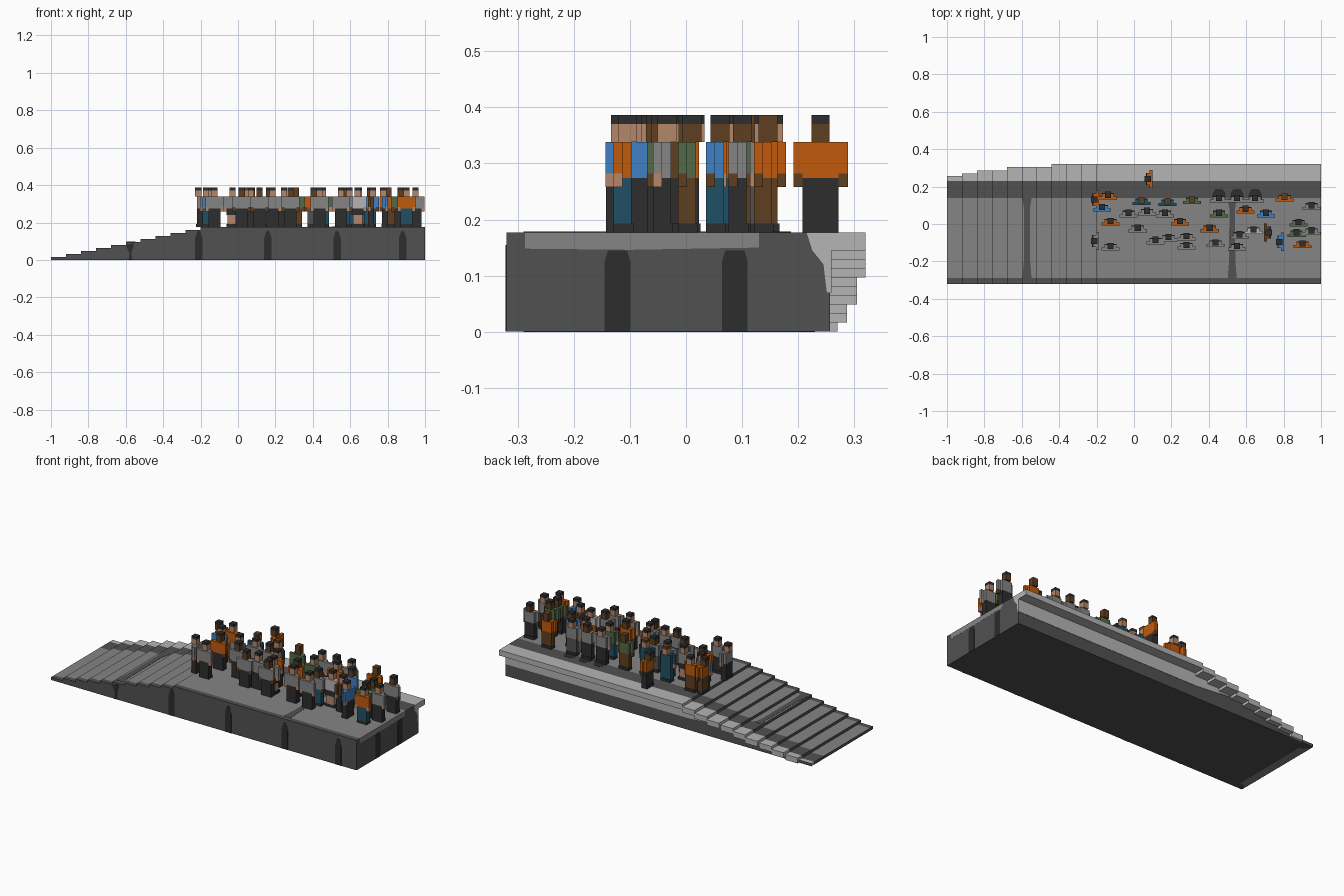
import bpy, bmesh, math
from mathutils import Matrix, Vector

if "Cube" in bpy.data.objects:
    bpy.data.objects.remove(bpy.data.objects["Cube"])

# Flat palette (sRGB hex converted to linear)
PALETTE = {"orange": 0xC05A0C, "brown": 0x5F3F20, "tan": 0xB5876A, "blue": 0x4080C2,
           "teal": 0x205066, "green": 0x546A46, "black": 0x2D2D2D,
           "dark_grey": 0x515151, "grey": 0x858585, "light_grey": 0xB5B5B5}
NAMES = list(PALETTE)
MATS = []
for name, h in PALETTE.items():
    srgb = [((h >> s) & 255) / 255 for s in (16, 8, 0)]
    col = [((c + 0.055) / 1.055) ** 2.4 for c in srgb] + [1]
    m = bpy.data.materials.new(name)
    m.use_nodes = True
    m.diffuse_color = col
    m.node_tree.nodes["Principled BSDF"].inputs["Base Color"].default_value = col
    MATS.append(m)


def finish(bm, name):
    bmesh.ops.recalc_face_normals(bm, faces=bm.faces)
    me = bpy.data.meshes.new(name)
    bm.to_mesh(me)
    bm.free()
    for m in MATS:
        me.materials.append(m)
    ob = bpy.data.objects.new(name, me)
    bpy.context.collection.objects.link(ob)
    return ob


def box(bm, lo, hi, colour):
    lo, hi = Vector(lo), Vector(hi)
    mat = Matrix.Translation((lo + hi) / 2) @ Matrix.Diagonal((*(hi - lo), 1))
    new = bmesh.ops.create_cube(bm, size=1, matrix=mat)["verts"]
    for f in {f for v in new for f in v.link_faces}:
        f.material_index = NAMES.index(colour)


def plate(name, pts, axis, pos, colour, t=0.002):
    """Thin painted plate: 2D outline placed across an axis, extruded by t."""
    bm = bmesh.new()
    place = {"x": lambda a, b: (pos, a, b), "y": lambda a, b: (a, pos, b),
             "z": lambda a, b: (a, b, pos)}[axis]
    f = bm.faces.new([bm.verts.new(place(*p)) for p in pts])
    ext = bmesh.ops.extrude_face_region(bm, geom=[f])["geom"]
    shift = Vector([t if a == axis else 0 for a in "xyz"])
    bmesh.ops.translate(bm, verts=[v for v in ext if isinstance(v, bmesh.types.BMVert)], vec=shift)
    for f in bm.faces:
        f.material_index = NAMES.index(colour)
    return finish(bm, name)


# Platform with eleven steps: stair profile swept across coloured bands
RISE, TOP = 0.0161, 0.177
profile = [(1, 0), (-1, 0)]
for i in range(11):
    x0, x1 = -1 + 0.08 * i, (-0.92 + 0.08 * i if i < 10 else 1)
    z = RISE * (i + 1)
    profile += [(x0, z), (x1, z)]
bands = [-0.32, -0.29, 0.14, 0.23, 0.257]
band_colours = ["dark_grey", "grey", "dark_grey", "light_grey"]
bm = bmesh.new()
rings = [[bm.verts.new((x, y, z)) for x, z in profile] for y in bands]
n = len(profile)
for ra, rb, colour in zip(rings, rings[1:], band_colours):
    for i in range(n):
        j = (i + 1) % n
        f = bm.faces.new((ra[i], ra[j], rb[j], rb[i]))
        tread = i >= 2 and i % 2 == 0 and i < n
        riser = i % 2 == 1 and 1 <= i < n - 1
        painted = tread or (riser and colour == "light_grey")
        f.material_index = NAMES.index(colour if painted else "dark_grey")
for ring in (rings[0], rings[-1]):
    bm.faces.new(ring).material_index = NAMES.index("dark_grey")
finish(bm, "platform")

# Overhanging edge kerb, stepping down with the stairs
bm = bmesh.new()
outer = [0.27, 0.287, 0.287, 0.305, 0.305, 0.305, 0.32, 0.32, 0.32, 0.32]
for i, y in enumerate(outer, 1):
    x0, x1 = -1 + 0.08 * i, (-0.92 + 0.08 * i if i < 10 else 1)
    box(bm, (x0, 0.257, RISE * (i - 1)), (x1, y, RISE * (i + 1)), "light_grey")
finish(bm, "edge_kerb")

# Back wall light band, and paint on the end wall
plate("back_wall_band", [(-0.45, 0.09), (-0.2, 0.07), (1, 0.07), (1, 0.145), (-0.2, 0.145)],
      "y", 0.257, "light_grey")
plate("end_band", [(-0.287, 0.177), (-0.287, 0.148), (-0.1, 0.146), (0.13, 0.15), (0.13, 0.177)],
      "x", 0.9985, "grey")
plate("end_kerb_corner", [(0.215, 0.177), (0.225, 0.145), (0.245, 0.12), (0.251, 0.07),
                          (0.257, 0.07), (0.257, 0.177)], "x", 0.9985, "light_grey")
for k, y in enumerate((-0.122, 0.087)):
    plate(f"end_pillar_{k}", [(y - 0.023, 0), (y + 0.023, 0), (y + 0.023, 0.125), (y + 0.017, 0.145),
                              (y - 0.017, 0.145), (y - 0.023, 0.125)], "x", 0.999, "black")

# Front pillars, and a short waisted one under the stairs
for k, x in enumerate((-0.21, 0.16, 0.53, 0.88)):
    plate(f"front_pillar_{k}", [(x - 0.02, 0), (x + 0.02, 0), (x + 0.02, 0.115), (x + 0.007, 0.155),
                                (x - 0.007, 0.155), (x - 0.02, 0.115)], "y", -0.3215, "black")
plate("stair_pillar", [(-0.585, 0), (-0.565, 0), (-0.57, 0.035), (-0.555, 0.09), (-0.6, 0.08),
                       (-0.58, 0.035)], "y", -0.3215, "black")
# Cross joints on the floor, and the underside strip
for k, (x, z) in enumerate(((-0.572, RISE * 6), (0.525, TOP))):
    plate(f"floor_joint_{k}", [(x - 0.024, -0.29), (x + 0.024, -0.29), (x + 0.017, -0.2), (x + 0.015, 0.08),
                               (x + 0.025, 0.14), (x - 0.025, 0.14), (x - 0.015, 0.08), (x - 0.017, -0.2)],
          "z", z - 0.0008, "dark_grey")
plate("underside_strip", [(-1, -0.29), (-0.95, -0.27), (-0.95, 0.2), (-1, 0.23)], "z", -0.0005, "grey", 0.001)
for k, x in enumerate((0.455, 0.55, 0.648)):
    plate(f"floor_patch_{k}", [(x - 0.036, 0.125), (x + 0.036, 0.125), (x + 0.034, 0.165), (x + 0.018, 0.187),
                               (x - 0.018, 0.187), (x - 0.034, 0.165)], "z", TOP - 0.0008, "black")


# Block people, built on a small cubic unit
def person(k, x, y, shirt, pants="black", skin="tan", turn=0, hair="black", bare=False):
    u = 0.0161
    bm = bmesh.new()

    def b(x0, y0, z0, x1, y1, z1, c):
        box(bm, (x0 * u, y0 * u, z0 * u), (x1 * u, y1 * u, z1 * u), c)
    b(-2, -1.5, 0, 2, 0.7, 1, "black")                        # shoes
    if bare:
        b(-1.6, -1.5, 1, 1.6, 0.5, 4, skin)                   # bare shins
        b(-2, -1.5, 4, 2, 0.5, 6, pants)
    else:
        b(-2, -1.5, 1, 2, 0.5, 6, pants)
    b(-2, -1.5, 6, 2, 0.5, 10, shirt)                         # torso
    for s in (-1, 1):
        lo, hi = sorted((2 * s, 3 * s))
        b(lo, -1.5, 6.5, hi, -0.5, 10, shirt)                 # sleeve
        b(lo, -1.5, 5, hi, -0.5, 6.5, skin)                   # hand
    b(-1, -1, 10, 1, 1.1, 12, skin)                           # head
    b(-1, -1, 12, 1, 1.1, 13, hair)                           # hair
    ob = finish(bm, f"person_{k:02d}")
    ob.location = (x, y, TOP)
    ob.rotation_euler.z = math.radians(turn)


CROWD = [
    (-0.14, 0.155, "orange", "brown", "tan"), (-0.17, 0.09, "blue", "teal", "tan"),
    (-0.212, 0.13, "orange", "brown", "brown", 90), (-0.212, -0.09, "grey", "black", "tan", 90),
    (-0.125, 0.015, "orange", "black", "brown"), (-0.125, -0.118, "grey", "black", "tan"),
    (-0.03, 0.06, "grey", "black", "tan", 0, "black", True), (0.02, -0.02, "grey", "black", "brown"),
    (0.04, 0.125, "teal", "teal", "tan", 0, "brown"), (0.07, 0.07, "grey", "black", "tan"),
    (0.165, 0.06, "grey", "dark_grey", "brown"), (0.18, 0.12, "teal", "teal", "tan", 0, "brown"),
    (0.245, 0.015, "orange", "black", "tan"), (0.31, 0.13, "green", "brown", "brown", 0, "brown"),
    (0.115, -0.085, "grey", "black", "brown"), (0.185, -0.07, "grey", "black", "tan"),
    (0.28, -0.065, "grey", "black", "tan", 0, "black", True), (0.28, -0.113, "grey", "black", "brown"),
    (0.405, -0.02, "orange", "dark_grey", "brown"), (0.435, -0.1, "grey", "black", "tan"),
    (0.455, 0.06, "green", "teal", "tan"), (0.455, 0.138, "grey", "black", "tan"),
    (0.55, 0.138, "grey", "black", "brown"), (0.648, 0.138, "grey", "dark_grey", "tan"),
    (0.595, 0.08, "orange", "teal", "tan"), (0.705, 0.06, "blue", "teal", "brown"),
    (0.565, -0.055, "grey", "teal", "brown"), (0.55, -0.118, "grey", "black", "tan"),
    (0.64, -0.03, "light_grey", "black", "tan", 0, "black", True),
    (0.72, -0.045, "brown", "black", "tan", -90), (0.778, -0.095, "blue", "black", "tan", 90),
    (0.805, 0.145, "orange", "brown", "brown", 0, "brown"), (0.88, 0.01, "green", "brown", "brown"),
    (0.95, 0.1, "grey", "black", "brown"), (0.95, -0.035, "grey", "black", "tan"),
    (0.87, -0.045, "green", "black", "brown"), (0.9, -0.105, "orange", "teal", "tan"),
    (0.075, 0.24, "orange", "black", "brown", 90),
]
for k, args in enumerate(CROWD, 1):
    person(k, *args)
